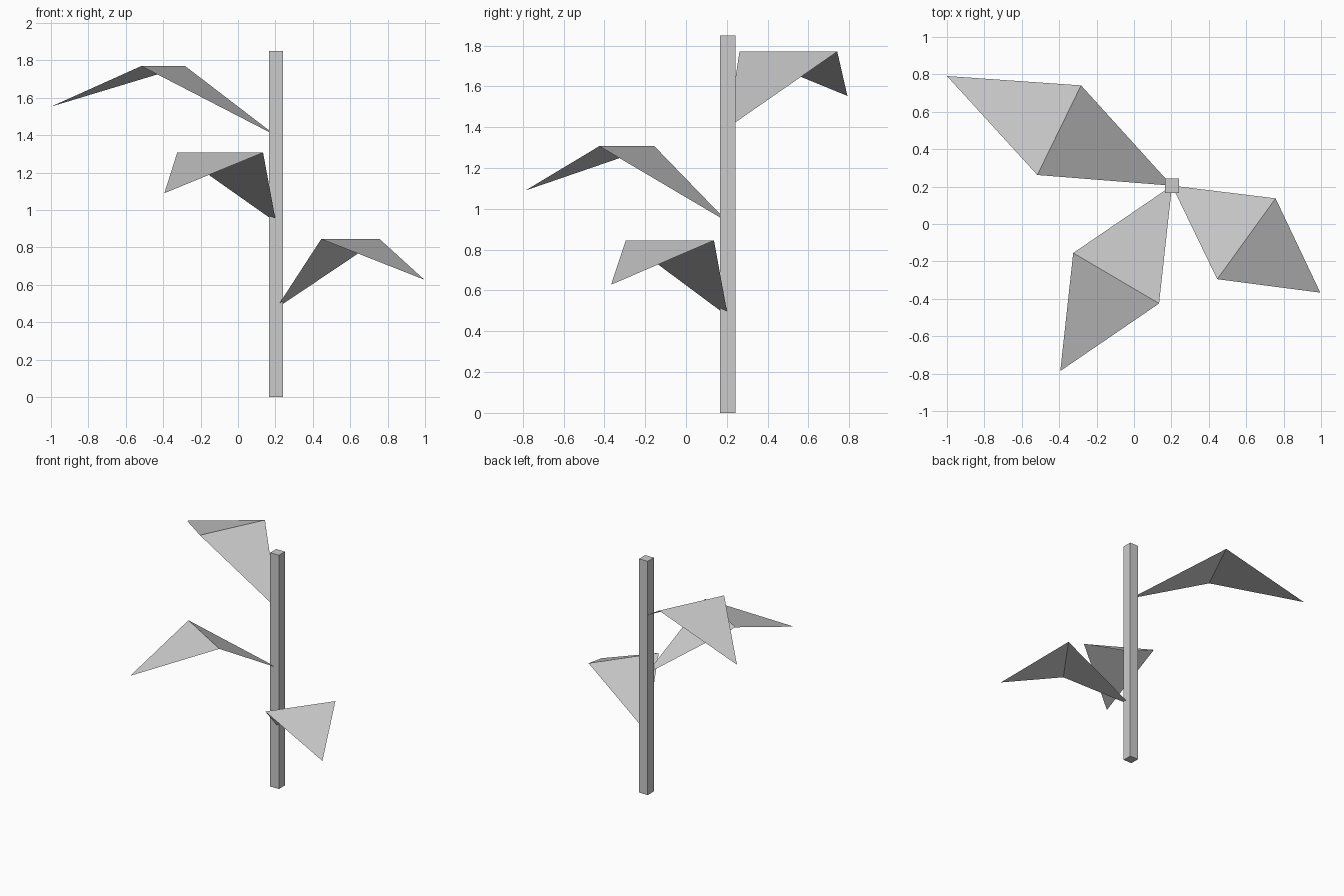
import bpy
from mathutils import Vector

default_cube = bpy.data.objects.get("Cube")
if default_cube:
    bpy.data.objects.remove(default_cube, do_unlink=True)

# One flat grey for the whole plant
grey = bpy.data.materials.new("light_grey")
grey.use_nodes = True
colour = (0.6, 0.6, 0.6, 1)
grey.diffuse_color = colour
grey.node_tree.nodes["Principled BSDF"].inputs["Base Color"].default_value = colour

STEM_X, STEM_Y = 0.203, 0.205
STEM_WIDTH, STEM_HEIGHT = 0.076, 1.85


def add_mesh(name, verts, faces):
    mesh = bpy.data.meshes.new(name)
    mesh.from_pydata(verts, [], faces)
    mesh.materials.append(grey)
    obj = bpy.data.objects.new(name, mesh)
    bpy.context.collection.objects.link(obj)
    return obj


def add_leaf(name, fold_z, right, left, tip):
    """Two triangles folded along the level line between the side corners."""
    base = Vector((STEM_X, STEM_Y, fold_z - 0.372))
    corners = [base, (*right, fold_z), (*tip, fold_z - 0.217), (*left, fold_z)]
    return add_mesh(name, corners, [(0, 1, 3), (1, 2, 3)])


# Square stem
bpy.ops.mesh.primitive_cube_add(size=1, location=(STEM_X, STEM_Y, STEM_HEIGHT / 2))
stem = bpy.context.object
stem.name = "stem"
stem.scale = (STEM_WIDTH, STEM_WIDTH, STEM_HEIGHT)
stem.data.materials.append(grey)

# Three folded leaves spiralling up the stem
add_leaf("lower_leaf", 0.845, (0.445, -0.295), (0.757, 0.137), (0.996, -0.367))
add_leaf("middle_leaf", 1.307, (-0.325, -0.155), (0.134, -0.425), (-0.394, -0.786))
add_leaf("upper_leaf", 1.77, (-0.283, 0.741), (-0.517, 0.262), (-1.0, 0.791))
